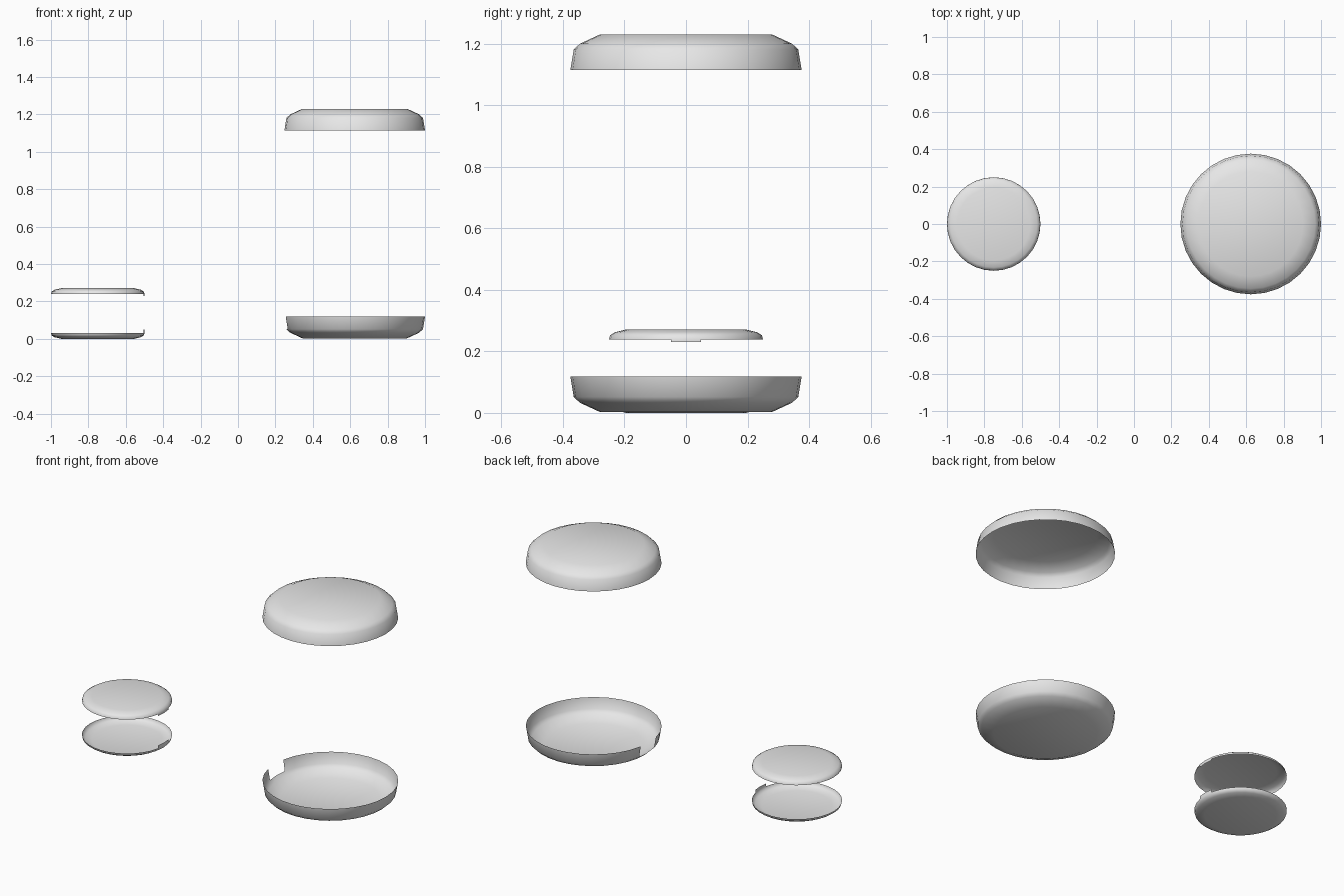
import bpy
import bmesh
from math import cos, sin, tau, radians

cube = bpy.data.objects.get("Cube")
if cube:
    bpy.data.objects.remove(cube)

SIDES = 32

# One plain grey for every shell
grey = bpy.data.materials.new("light_grey")
grey.use_nodes = True
colour = (0.8, 0.8, 0.8, 1)
grey.diffuse_color = colour
grey.node_tree.nodes["Principled BSDF"].inputs["Base Color"].default_value = colour


def shell(name, x, profile, tab=0, notch=False):
    """Open thin cup turned from a rim-to-cap profile of (radius, z)."""
    bm = bmesh.new()
    rings = [[bm.verts.new((r * cos(tau * i / SIDES), r * sin(tau * i / SIDES), z))
              for i in range(SIDES)] for r, z in profile]
    half = SIDES // 2
    for level, (a, b) in enumerate(zip(rings, rings[1:])):
        for i in range(SIDES):
            # Gap in the rim wall on the -x side
            if notch and level == 0 and i in (half - 1, half):
                continue
            j = (i + 1) % SIDES
            bm.faces.new((a[i], a[j], b[j], b[i]))
    bm.faces.new(rings[-1])
    # Small tongue standing off the rim on the +x side
    if tab:
        rim = [rings[0][i] for i in (-1, 0, 1)]
        tip = [bm.verts.new((v.co.x, v.co.y, v.co.z + tab)) for v in rim]
        for i in range(2):
            bm.faces.new((rim[i], rim[i + 1], tip[i + 1], tip[i]))
    loose = [v for v in bm.verts if not v.link_faces]
    bmesh.ops.delete(bm, geom=loose, context='VERTS')
    bmesh.ops.recalc_face_normals(bm, faces=bm.faces)
    # Normals point to the outside of the cup
    cap = max(bm.faces, key=lambda f: len(f.verts))
    if cap.normal.z * (profile[-1][1] - profile[0][1]) < 0:
        bmesh.ops.reverse_faces(bm, faces=bm.faces)
    mesh = bpy.data.meshes.new(name)
    bm.to_mesh(mesh)
    bm.free()
    mesh.materials.append(grey)
    obj = bpy.data.objects.new(name, mesh)
    obj.location.x = x
    bpy.context.collection.objects.link(obj)
    bpy.ops.object.select_all(action='DESELECT')
    obj.select_set(True)
    bpy.context.view_layer.objects.active = obj
    bpy.ops.object.shade_smooth_by_angle(angle=radians(60))
    return obj


def placed(shape, base, direction):
    return [(r, base + direction * h) for r, h in shape]


# Rim-to-cap shapes as (radius, height above the rim)
large = [(0.376, 0), (0.365, 0.067), (0.345, 0.086), (0.28, 0.116)]
small = [(0.25, 0), (0.247, 0.013), (0.232, 0.023), (0.195, 0.032)]

# Large case: lid floating above the notched dish
shell("large_lid", 0.624, placed(large, 1.114, 1))
shell("large_dish", 0.624, placed(large, 0.119, -1), notch=True)

# Small case: lid and dish with matching tongues
shell("small_lid", -0.75, placed(small, 0.239, 1), tab=-0.009)
shell("small_dish", -0.75, placed(small, 0.032, -1), tab=0.017)
